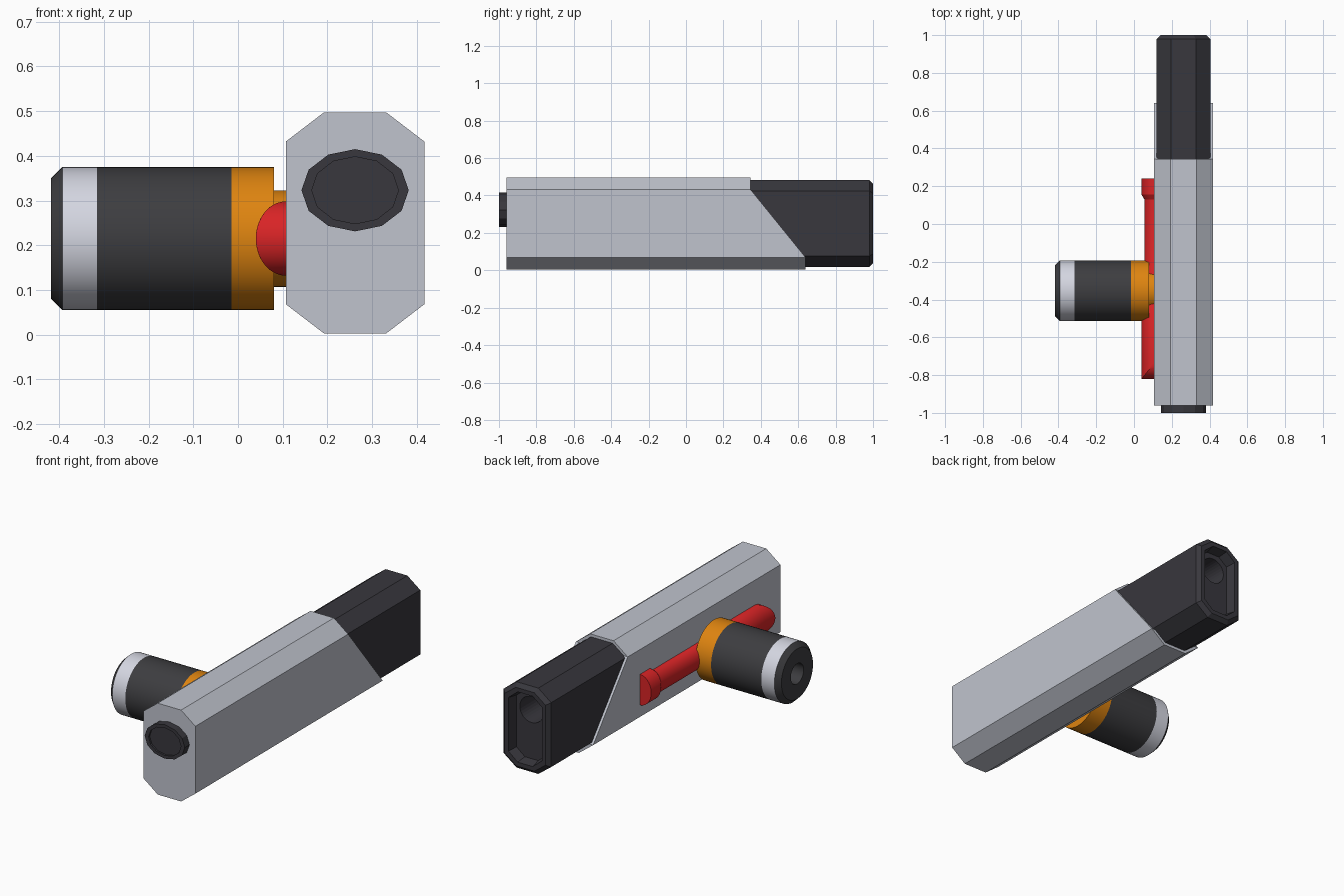
import bpy, bmesh
from math import sin, cos, asin, sqrt, pi, radians

if "Cube" in bpy.data.objects:
    bpy.data.objects.remove(bpy.data.objects["Cube"])


def material(name, rgb):
    m = bpy.data.materials.new(name)
    m.diffuse_color = [(c / 255 / 12.92 if c < 11 else ((c / 255 + 0.055) / 1.055) ** 2.4)
                       for c in rgb] + [1]
    m.use_nodes = True
    m.node_tree.nodes["Principled BSDF"].inputs["Base Color"].default_value = m.diffuse_color
    return m


GREY = material("body grey", (192, 196, 206))
SILVER = material("band silver", (212, 214, 225))
DARK = material("nozzle black", (56, 55, 61))
GRIP = material("grip black", (61, 61, 64))
ORANGE = material("collar orange", (222, 132, 16))
RED = material("lever red", (218, 36, 38))


def loft(name, rings, mats, seg_mats=None, smooth=False, end_cap=None):
    """Skin a list of equal-length rings; seg_mats gives a slot per segment."""
    bm = bmesh.new()
    vs = [[bm.verts.new(p) for p in r] for r in rings]
    n = len(rings[0])
    for k in range(len(vs) - 1):
        for i in range(n):
            j = (i + 1) % n
            f = bm.faces.new((vs[k][i], vs[k][j], vs[k + 1][j], vs[k + 1][i]))
            f.material_index = seg_mats[k] if seg_mats else 0
    bm.faces.new(vs[0]).material_index = seg_mats[0] if seg_mats else 0
    for cap in end_cap or [range(n)]:
        f = bm.faces.new([vs[-1][i] for i in cap])
        f.material_index = seg_mats[-1] if seg_mats else 0
    bmesh.ops.recalc_face_normals(bm, faces=bm.faces)
    me = bpy.data.meshes.new(name)
    bm.to_mesh(me)
    bm.free()
    for m in mats:
        me.materials.append(m)
    if smooth:
        me.polygons.foreach_set("use_smooth", [True] * len(me.polygons))
        me.set_sharp_from_angle(angle=radians(30))
    ob = bpy.data.objects.new(name, me)
    bpy.context.collection.objects.link(ob)
    return ob


CX, CZ = 0.262, 0.25


def octagon(hx, hz, cx, cz, y):
    """Chamfered rectangle in the xz plane; y is a number or a function of z."""
    pts = [(hx, cz - hz), (hx, hz - cz), (hx - cx, hz), (cx - hx, hz),
           (-hx, hz - cz), (-hx, cz - hz), (cx - hx, -hz), (hx - cx, -hz)]
    return [(CX + x, y(z) if callable(y) else y, CZ + z) for x, z in pts]


def ellipse(rx, rz, y, n, z0=0.323):
    return [(CX + rx * cos(2 * pi * i / n), y, z0 + rz * sin(2 * pi * i / n)) for i in range(n)]


# Main body with a slanted front end
def slant(z):
    t = min(max((z + 0.182) / 0.364, 0), 1)
    return 0.64 + (0.345 - 0.64) * t


loft("body", [octagon(0.155, 0.247, 0.085, 0.065, -0.96),
              octagon(0.155, 0.247, 0.085, 0.065, slant)], [GREY],
     end_cap=[(1, 2, 3, 4), (0, 1, 4, 5), (5, 6, 7, 0)])

# Nozzle with bevelled tip and recessed end
nozzle = loft("nozzle", [octagon(0.142, 0.232, 0.077, 0.058, 0.25),
                         octagon(0.142, 0.232, 0.077, 0.058, 0.98),
                         octagon(0.122, 0.212, 0.067, 0.050, 1.0),
                         octagon(0.100, 0.190, 0.055, 0.045, 1.0),
                         octagon(0.090, 0.180, 0.050, 0.040, 0.945)], [DARK])

# Round bore in the nozzle
cutter = loft("bore_cutter", [ellipse(0.07, 0.07, 0.7, 32, 0.335),
                              ellipse(0.07, 0.07, 0.97, 32, 0.335)], [DARK])
cutter.hide_render = True
mod = nozzle.modifiers.new("bore", 'BOOLEAN')
mod.operation, mod.object, mod.solver = 'DIFFERENCE', cutter, 'EXACT'
bpy.context.view_layer.objects.active = nozzle
bpy.ops.object.modifier_apply(modifier=mod.name)
bpy.data.objects.remove(cutter)

# Twelve-sided plug at the rear end
loft("rear_plug", [ellipse(0.12, 0.092, -0.94, 12), ellipse(0.12, 0.092, -1.0, 12),
                   ellipse(0.097, 0.075, -1.0, 12), ellipse(0.097, 0.075, -0.99, 12)], [DARK])

# Side grip turned about the x axis, coloured by band
profile = [(-0.30, 0.055), (-0.418, 0.055), (-0.418, 0.135), (-0.393, 0.16), (-0.315, 0.16),
           (-0.015, 0.16), (0.08, 0.16), (0.08, 0.108), (0.12, 0.108)]
N = 48
loft("side_grip", [[(x, -0.353 + r * cos(2 * pi * i / N), 0.215 + r * sin(2 * pi * i / N))
                    for i in range(N)] for x, r in profile],
     [GRIP, SILVER, ORANGE], [0, 0, 0, 1, 0, 2, 2, 2], smooth=True)


# Red side lever: half-elliptical rail with a flat head and a rounded tail
def half_ring(y, rx, rz, limit=None, n=20):
    a = asin(min(1, (limit or rz) / rz))
    h = rz * sin(a)
    arc = [(0.107 - rx * cos(t), y, 0.215 + rz * sin(t))
           for t in (-a + 2 * a * i / n for i in range(n + 1))]
    return arc + [(0.115, y, 0.215 + h), (0.115, y, 0.215 - h)]


R = 0.083
tail = [half_ring(-0.737 - R * sin(t), 0.067, R, max(R * cos(t), 0.003))
        for t in (pi / 2 * i / 12 for i in range(12, -1, -1))]
loft("side_lever", tail + [half_ring(-0.40, 0.067, R), half_ring(-0.37, 0.052, 0.066),
                           half_ring(0.13, 0.052, 0.066), half_ring(0.155, 0.067, R),
                           half_ring(0.24, 0.067, R)], [RED], smooth=True)
